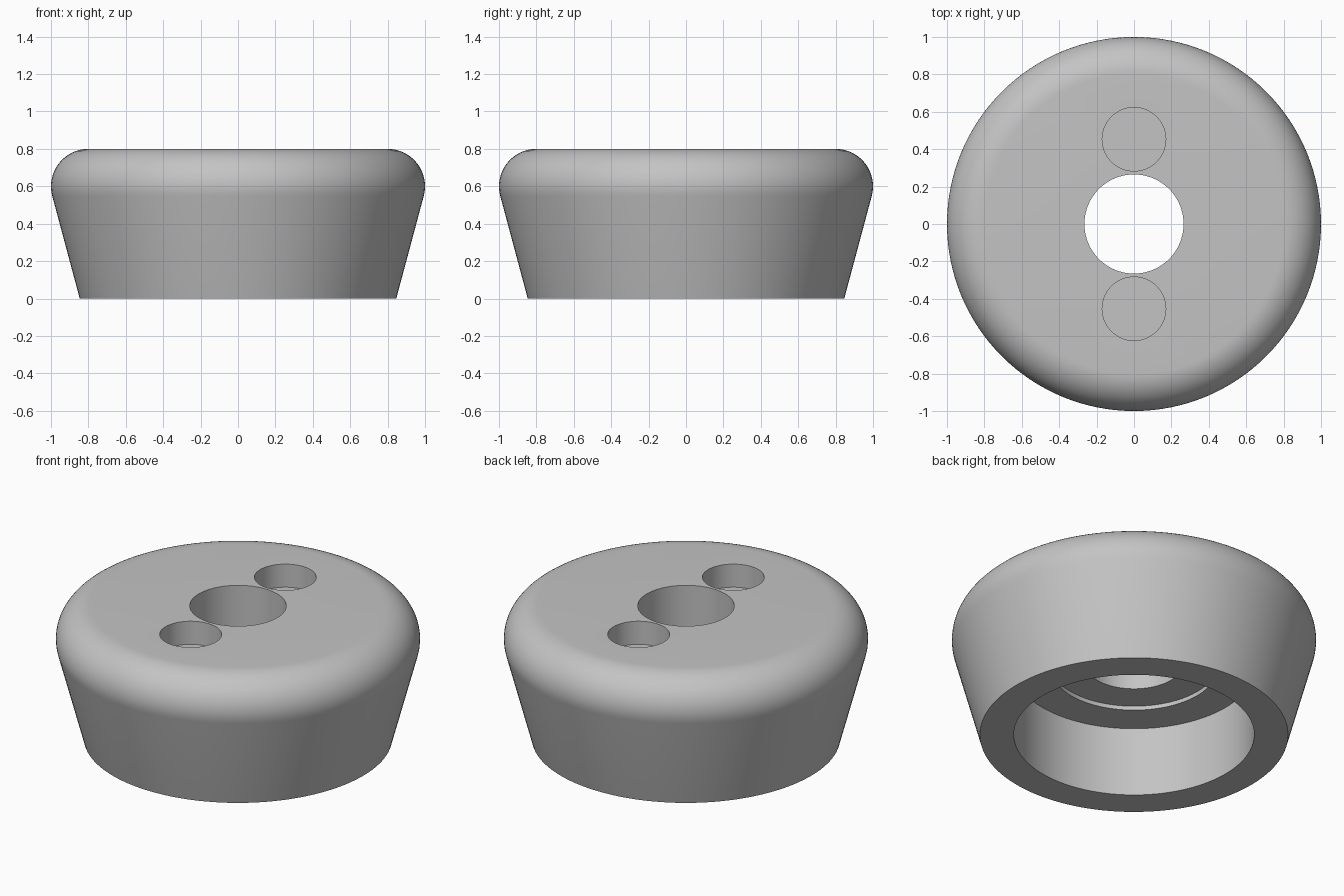
import bpy
import bmesh
from math import cos, sin, tan, pi, radians
from mathutils import Matrix, Vector

SEGMENTS = 128
HEIGHT = 0.8
FILLET = 0.2
TAPER = radians(15)

if "Cube" in bpy.data.objects:
    bpy.data.objects.remove(bpy.data.objects["Cube"])

# Plain grey for the whole part
grey = bpy.data.materials.new("plain grey")
grey.use_nodes = True
color = (0.55, 0.55, 0.55, 1)
grey.diffuse_color = color
grey.node_tree.nodes["Principled BSDF"].inputs["Base Color"].default_value = color


def make_object(name, bm):
    bmesh.ops.recalc_face_normals(bm, faces=bm.faces)
    mesh = bpy.data.meshes.new(name)
    bm.to_mesh(mesh)
    bm.free()
    mesh.materials.append(grey)
    obj = bpy.data.objects.new(name, mesh)
    bpy.context.collection.objects.link(obj)
    return obj


def lathe(name, profile):
    """Revolve a closed (radius, z) profile about the z axis."""
    bm = bmesh.new()
    verts = [bm.verts.new((r, 0, z)) for r, z in profile]
    edges = [bm.edges.new((v, verts[i - 1])) for i, v in enumerate(verts)]
    bmesh.ops.spin(bm, geom=verts + edges, cent=(0, 0, 0), axis=(0, 0, 1),
                   angle=2 * pi, steps=SEGMENTS, use_merge=True)
    bmesh.ops.remove_doubles(bm, verts=bm.verts, dist=1e-4)
    return make_object(name, bm)


# Tapered outside wall with a rounded top edge
center_r, center_z = 1 - FILLET, HEIGHT - FILLET
fillet = []
for i in range(17):
    a = -TAPER + (pi / 2 + TAPER) * i / 16
    fillet.append((center_r + FILLET * cos(a), center_z + FILLET * sin(a)))
base_r = fillet[0][0] - fillet[0][1] * tan(TAPER)

# Centre bore, shallow step and wide recess underneath
inside = [(0.265, HEIGHT), (0.265, 0.445), (0.456, 0.445),
          (0.456, 0.42), (0.66, 0.42), (0.66, 0)]
foot = lathe("foot_body", [(base_r, 0)] + fillet + inside)

# Two blind round holes in the top
bm = bmesh.new()
for side in (-1, 1):
    bmesh.ops.create_cone(bm, cap_ends=True, segments=64, radius1=0.17, radius2=0.17,
                          depth=0.28,
                          matrix=Matrix.Translation(Vector((0, side * 0.453, HEIGHT))))
cutter = make_object("hole_cutter", bm)
cutter.hide_render = True

cut = foot.modifiers.new("holes", "BOOLEAN")
cut.operation = "DIFFERENCE"
cut.solver = "EXACT"
cut.object = cutter

bpy.ops.object.select_all(action="DESELECT")
foot.select_set(True)
bpy.context.view_layer.objects.active = foot
bpy.ops.object.modifier_apply(modifier=cut.name)
bpy.data.objects.remove(cutter)
bpy.ops.object.shade_smooth_by_angle(angle=radians(30))
